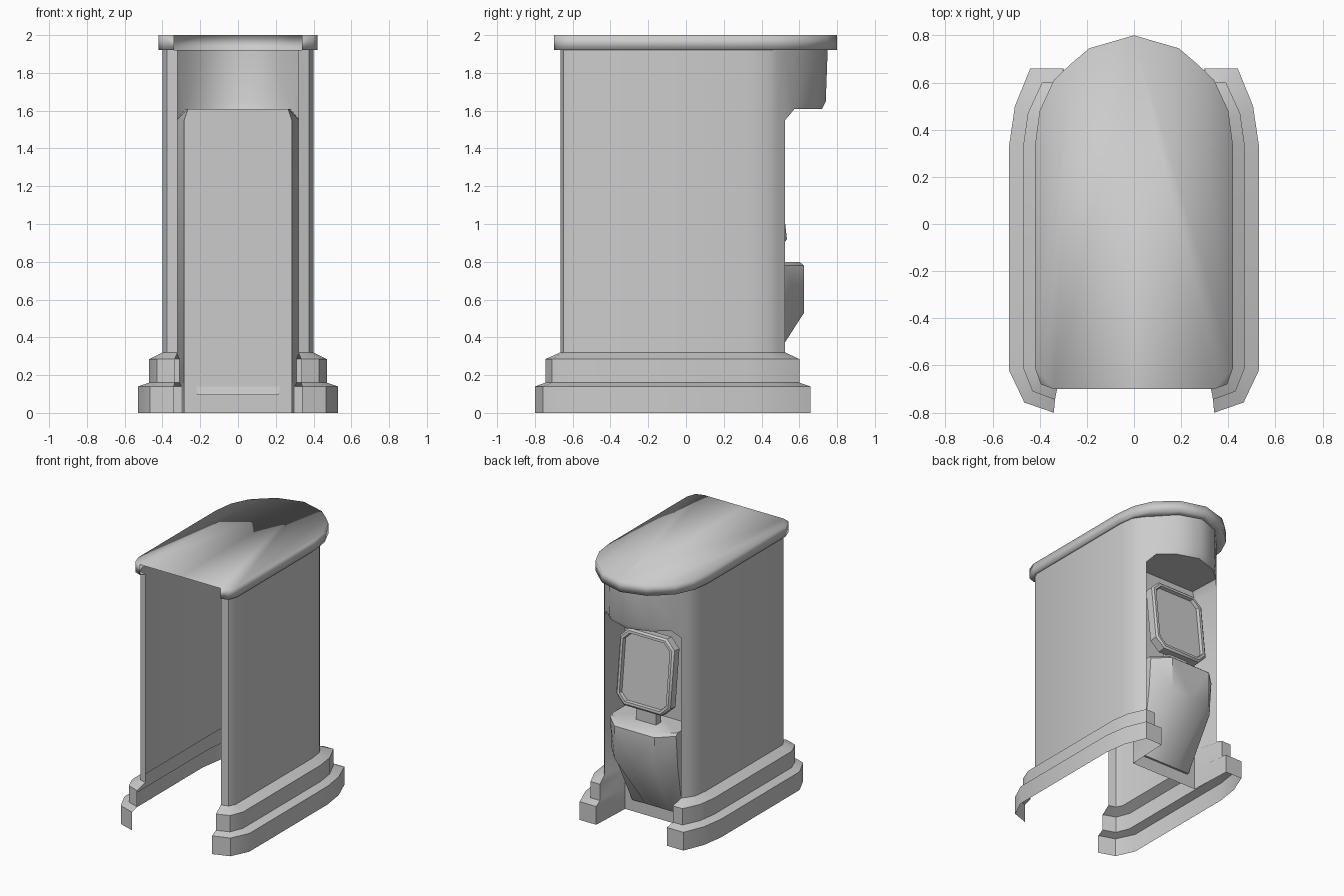
import bpy, bmesh, math
from mathutils import Matrix

if "Cube" in bpy.data.objects:
    bpy.data.objects.remove(bpy.data.objects["Cube"])


def finish(bm, name, angle, mirror=True):
    bmesh.ops.remove_doubles(bm, verts=bm.verts, dist=0.0005)
    bmesh.ops.recalc_face_normals(bm, faces=bm.faces)
    me = bpy.data.meshes.new(name)
    bm.to_mesh(me)
    bm.free()
    ob = bpy.data.objects.new(name, me)
    bpy.context.collection.objects.link(ob)
    if mirror:
        mod = ob.modifiers.new("Mirror", 'MIRROR')
        mod.use_clip = True
    bpy.ops.object.select_all(action='DESELECT')
    ob.select_set(True)
    bpy.context.view_layer.objects.active = ob
    bpy.ops.object.shade_smooth_by_angle(angle=math.radians(angle))
    return ob


def loft(bm, rings):
    """Skin a stack of (z, plan points) rings."""
    rows = [[bm.verts.new((x, y, z)) for x, y in pts] for z, pts in rings]
    for a, b in zip(rows, rows[1:]):
        for i in range(len(a) - 1):
            bm.faces.new((a[i], a[i + 1], b[i + 1], b[i]))


def face(bm, *pts):
    bm.faces.new([bm.verts.new(p) for p in pts])


# Plan outlines of the right half, from the front opening round to the back
P = 0.33                                    # depth of the alcove panel
base = [(.34, -.80), (.465, -.757), (.53, -.62), (.53, .33), (.505, .50),
        (.44, .66), (.30, .66), (.285, P)]
step = [(.335, -.745), (.43, -.71), (.47, -.61), (.47, .33), (.45, .47),
        (.39, .60), (.31, .60), (.285, P)]
side = [(.32, -.665), (.375, -.648), (.40, -.60), (.40, .33), (.385, .44)]
wall = side + [(.355, .485), (.325, .525), (.285, P)]
upper = wall[:7]
head = [(.275, .575), (.17, .69), (0, .75)]
head_mid = [(.275, .575), (.17, .682), (0, .74)]
head_low = [(.275, .575), (.17, .665), (0, .72)]

# Booth shell: stepped plinth, walls, alcove and curved head above it
bm = bmesh.new()
loft(bm, [(0, base), (.14, base), (.16, step), (.285, step), (.32, wall), (1.55, wall)])
loft(bm, [(1.55, upper), (1.92, upper)])
loft(bm, [(1.61, head_low), (1.65, head_mid), (1.92, head)])
c_out, c_in = (.275, .575, 1.61), (.265, P, 1.61)
face(bm, (.325, .525, 1.55), c_out, (.275, .575, 1.65), (.275, .575, 1.92), (.325, .525, 1.92))
face(bm, (.325, .525, 1.55), c_out, c_in, (.285, P, 1.55))
face(bm, *[(x, y, 1.61) for x, y in head_low], (0, P, 1.61), c_in)
face(bm, (0, P, 0), (.285, P, 0), (.285, P, .14), (.285, P, .16), (.285, P, .285),
     (.285, P, .32), (.285, P, 1.55), c_in, (0, P, 1.61))
finish(bm, "booth_shell", 40)

# Roof cap with an overhanging lip, open along the front
roof = [(.34, -.70), (.395, -.68), (.42, -.61), (.42, .33), (.40, .48),
        (.34, .61), (.27, .677), (.19, .745), (0, .80)]
under = side + [(.325, .525)] + head
bm = bmesh.new()
loft(bm, [(1.92, under), (1.92, roof), (2.0, roof)])
face(bm, (0, -.70, 2), *[(x, y, 2) for x, y in roof])
finish(bm, "roof_cap", 95)

# Console with a sloping underside, its foot just piercing the panel
rim = [(.28, P), (.28, .50), (.17, .60), (0, .60)]
mid = [(.28, P), (.28, .52), (.17, .625), (0, .625)]
low = [(.28, .42), (.28, .50), (.17, .625), (0, .625)]
foot = [(.215, .32), (.215, .345), (.1, .345), (0, .345)]
bm = bmesh.new()
loft(bm, [(z, r + [(0, r[0][1]), r[0]]) for z, r in
          ((.80, rim), (.78, mid), (.53, low), (.095, foot))])
bmesh.ops.delete(bm, geom=[f for f in bm.faces if all(abs(v.co.x) < 1e-5 for v in f.verts)],
                 context='FACES')
for z, ring in ((.80, rim), (.095, foot)):
    face(bm, *[(x, y, z) for x, y in ring], (0, ring[0][1], z))
finish(bm, "console", 40)

# Tilted display with a raised frame and chamfered corners
w, h, c = .23, .285, .07
octagon = [(w, h - c), (w - c, h), (c - w, h), (-w, h - c),
           (-w, c - h), (c - w, -h), (w - c, -h), (w, c - h)]
bm = bmesh.new()
front = bm.faces.new([bm.verts.new((x, .03, z)) for x, z in octagon])
back = bm.faces.new([bm.verts.new((x, -.03, z)) for x, z in reversed(octagon)])
bmesh.ops.bridge_loops(bm, edges=list(front.edges) + list(back.edges))
bmesh.ops.recalc_face_normals(bm, faces=bm.faces)
bmesh.ops.inset_region(bm, faces=[front], thickness=.015)
bmesh.ops.translate(bm, verts=front.verts, vec=(0, .012, 0))
bmesh.ops.inset_region(bm, faces=[front], thickness=.02)
bmesh.ops.inset_region(bm, faces=[front], thickness=.006)
bmesh.ops.translate(bm, verts=front.verts, vec=(0, -.025, 0))
display = finish(bm, "display", 30, mirror=False)
display.location = (0, .462, 1.185)
display.rotation_euler = (math.radians(6.5), 0, 0)

# Neck joining display and console
bm = bmesh.new()
bmesh.ops.create_cube(bm, size=1, matrix=Matrix.Translation((0, .455, .87)) @
                      Matrix.Diagonal((.17, .06, .18, 1)))
finish(bm, "display_neck", 30, mirror=False)
